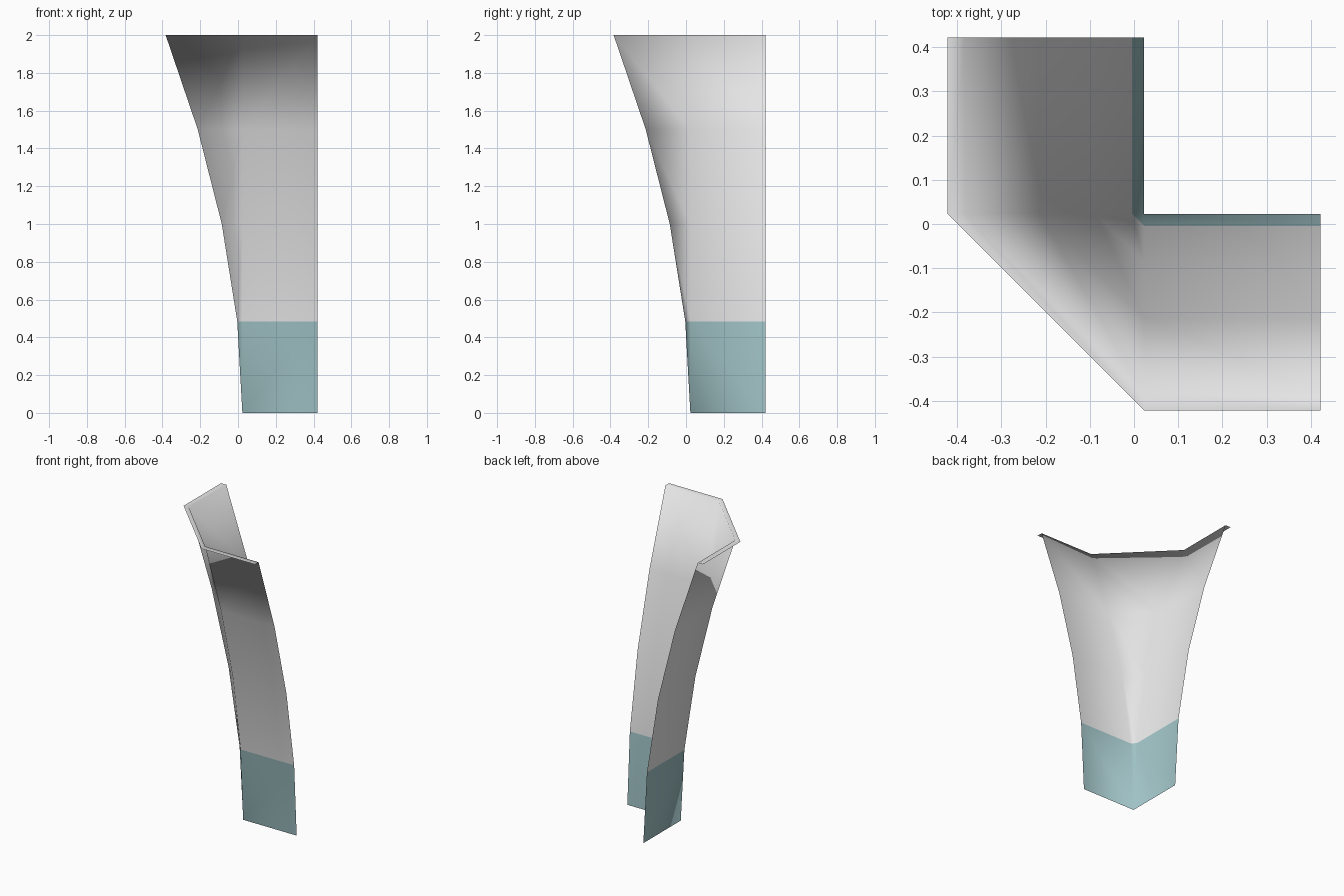
import bpy, bmesh

if "Cube" in bpy.data.objects:
    bpy.data.objects.remove(bpy.data.objects["Cube"])

# Flare profile: (outward offset, height), ending in a narrow flat rim
PROFILE = [(0.023, 0.0), (-0.004, 0.485), (-0.086, 1.0), (-0.213, 1.5), (-0.383, 2.0), (-0.422, 2.0)]
INNER, END = 0.023, 0.422


def material(name, rgb):
    m = bpy.data.materials.new(name)
    m.diffuse_color = (*rgb, 1)
    m.use_nodes = True
    m.node_tree.nodes["Principled BSDF"].inputs["Base Color"].default_value = m.diffuse_color
    return m


# Thin corner panel: left wing, widening diagonal corner, front wing
bm = bmesh.new()
rows = []
for d, z in PROFILE:
    plan = [(d, END), (d, INNER), (INNER, d), (END, d)]
    rows.append([bm.verts.new((x, y, z)) for x, y in plan])
for low, high in zip(rows, rows[1:]):
    for i in range(3):
        bm.faces.new((low[i], low[i + 1], high[i + 1], high[i]))
bmesh.ops.remove_doubles(bm, verts=bm.verts, dist=0.0005)

# Teal base band below the first profile break
for f in bm.faces:
    f.smooth = True
    f.material_index = 1 if max(v.co.z for v in f.verts) < 0.5 else 0

mesh = bpy.data.meshes.new("corner_flare_panel")
bm.to_mesh(mesh)
bm.free()
mesh.materials.append(material("light grey", (0.8, 0.8, 0.8)))
mesh.materials.append(material("muted teal", (0.35, 0.54, 0.56)))
panel = bpy.data.objects.new("corner_flare_panel", mesh)
bpy.context.collection.objects.link(panel)
